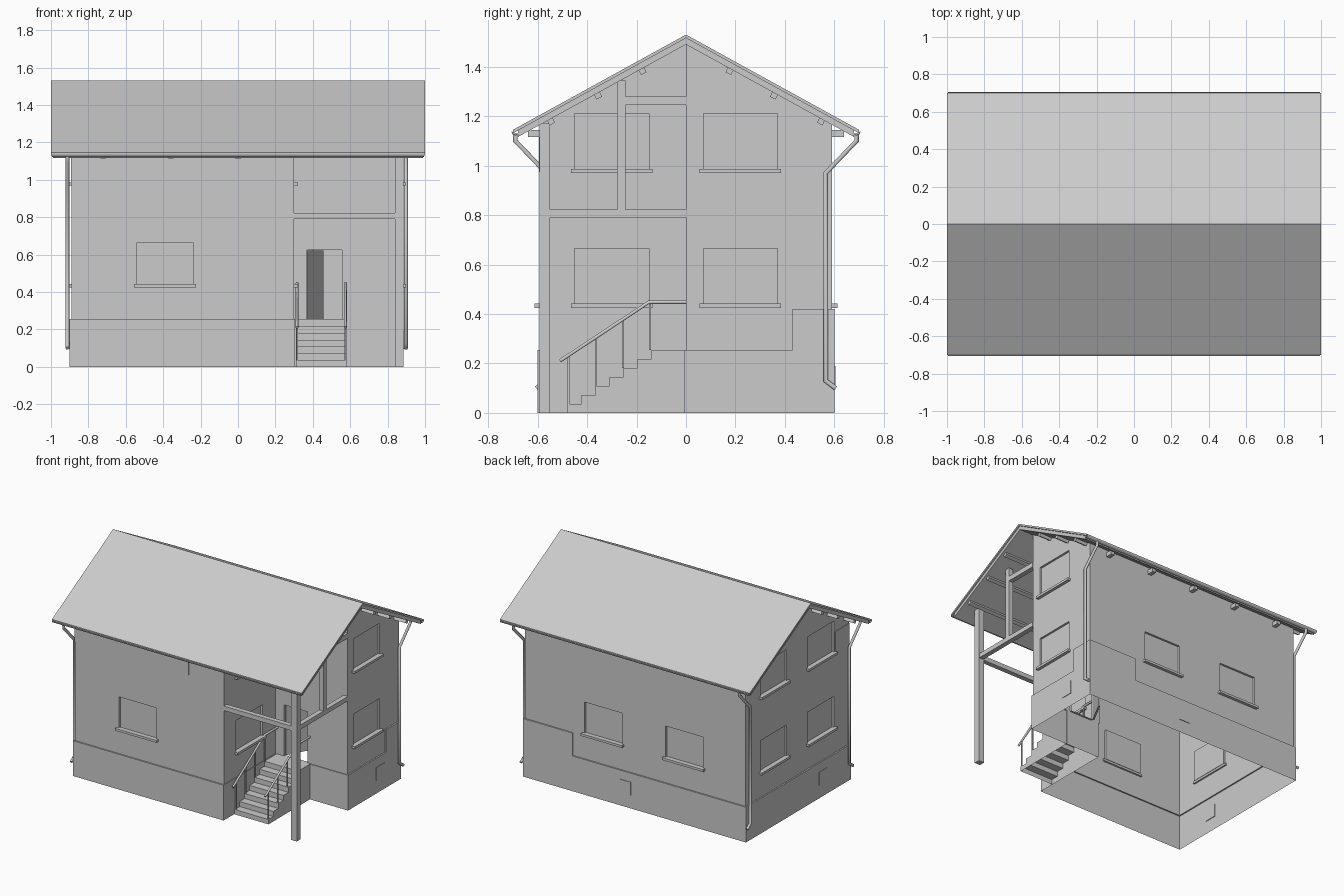
import bpy, bmesh, math
from mathutils import Vector

cube = bpy.data.objects.get("Cube")
if cube:
    bpy.data.objects.remove(cube, do_unlink=True)

grey = bpy.data.materials.new("plain grey")
grey.use_nodes = True
COLOR = (0.6, 0.6, 0.6, 1)
grey.diffuse_color = COLOR
grey.node_tree.nodes["Principled BSDF"].inputs["Base Color"].default_value = COLOR

SLOPE, RIDGE, SOFFIT, PLINTH = 0.55, 1.53, 1.49, 0.255


def finish(name, bm):
    mesh = bpy.data.meshes.new(name)
    bm.to_mesh(mesh)
    bm.free()
    mesh.materials.append(grey)
    ob = bpy.data.objects.new(name, mesh)
    bpy.context.collection.objects.link(ob)
    return ob


def box(name, x, y, z):
    bm = bmesh.new()
    bmesh.ops.create_cube(bm, size=1)
    for v in bm.verts:
        v.co = [r[0] + (c + 0.5) * (r[1] - r[0]) for c, r in zip(v.co, (x, y, z))]
    return finish(name, bm)


def extrude_x(name, profile, x0, x1):
    """Solid prism along x from a (y, z) profile."""
    bm = bmesh.new()
    face = bm.faces.new([bm.verts.new((x0, y, z)) for y, z in profile])
    new = bmesh.ops.extrude_face_region(bm, geom=[face])["geom"]
    bmesh.ops.translate(bm, vec=(x1 - x0, 0, 0),
                        verts=[g for g in new if isinstance(g, bmesh.types.BMVert)])
    bmesh.ops.recalc_face_normals(bm, faces=bm.faces)
    return finish(name, bm)


def tube(name, points, radius):
    cu = bpy.data.curves.new(name, "CURVE")
    cu.dimensions = "3D"
    cu.bevel_depth, cu.bevel_resolution, cu.use_fill_caps = radius, 1, True
    sp = cu.splines.new("POLY")
    sp.points.add(len(points) - 1)
    for p, co in zip(sp.points, points):
        p.co = (*co, 1)
    cu.materials.append(grey)
    ob = bpy.data.objects.new(name, cu)
    bpy.context.collection.objects.link(ob)


def roof_cut(bm):
    """Trim everything above the underside of the roof."""
    for s in (-1, 1):
        bmesh.ops.bisect_plane(bm, geom=bm.verts[:] + bm.edges[:] + bm.faces[:],
                               plane_co=(0, 0, SOFFIT), plane_no=(0, s * SLOPE, 1),
                               clear_outer=True)


def wall(name, a, b, windows=(), door=None):
    """Single-skin wall from a to b with recessed windows, given as (centre, sill height)."""
    a, b = Vector((*a, 0)), Vector((*b, 0))
    along = (b - a).normalized()
    out = Vector((along.y, -along.x, 0))
    axis = 0 if abs(along.x) > 0.5 else 1
    holes = [(abs(c - a[axis]) - 0.15, abs(c - a[axis]) + 0.15, z, z + 0.225) for c, z in windows]
    if door:
        holes.append(door)
    us = sorted({0, (b - a).length, *[h[0] for h in holes], *[h[1] for h in holes]})
    zs = sorted({PLINTH, 1.6, *[h[2] for h in holes], *[h[3] for h in holes]})
    bm = bmesh.new()

    def quad(*corners):
        bm.faces.new([bm.verts.new(a + along * u + out * d + Vector((0, 0, z)))
                      for u, z, d in corners])

    for u0, u1 in zip(us, us[1:]):
        for z0, z1 in zip(zs, zs[1:]):
            u, z = (u0 + u1) / 2, (z0 + z1) / 2
            if not any(h[0] < u < h[1] and h[2] < z < h[3] for h in holes):
                quad((u0, z0, 0), (u1, z0, 0), (u1, z1, 0), (u0, z1, 0))
    # Reveals and panes
    for h in holes:
        u0, u1, z0, z1 = h
        ring = [(u0, z0), (u1, z0), (u1, z1), (u0, z1)]
        for p, q in zip(ring, ring[1:] + ring[:1]):
            quad((*p, 0), (*q, 0), (*q, -0.015), (*p, -0.015))
        if h != door:
            quad(*[(*p, -0.015) for p in ring])
    bmesh.ops.remove_doubles(bm, verts=bm.verts, dist=0.0005)
    roof_cut(bm)
    finish(name, bm)
    # Sills
    for c, z in windows:
        lo, hi = a.copy(), a.copy()
        lo[axis], hi[axis] = c - 0.165, c + 0.165
        lo, hi = lo - out * 0.012, hi + out * 0.022
        box(name + "_sill", *[sorted(p) for p in zip(lo[:2], hi[:2])], (z - 0.015, z + 0.002))


# Walls around the corner porch
LOW, HIGH = 0.44, 0.985
outline = [(-0.89, -0.59), (0.3, -0.59), (0.3, 0), (0.875, 0), (0.875, 0.59), (-0.89, 0.59)]
walls = [
    ("front_wall", [(-0.39, LOW)], None),
    ("porch_side_wall", [(-0.3, LOW), (-0.3, HIGH)], None),
    ("porch_back_wall", [], (0.07, 0.255, PLINTH, 0.625)),
    ("right_wall", [(0.22, LOW), (0.22, HIGH)], None),
    ("back_wall", [(0.25, LOW), (-0.4, LOW)], None),
    ("left_wall", [(y, z) for y in (-0.27, 0.27) for z in (LOW, HIGH)], None),
]
for i, (name, windows, door) in enumerate(walls):
    wall(name, outline[i], outline[(i + 1) % len(outline)], windows, door)

# Plinth: open ring with a narrow ledge at the top
base = [(-0.9, -0.6), (0.305, -0.6), (0.305, -0.006), (0.885, -0.006), (0.885, 0.6), (-0.9, 0.6)]
bm = bmesh.new()
rings = [[bm.verts.new((x, y, z)) for x, y in pts]
         for pts, z in ((base, 0), (base, PLINTH), (outline, PLINTH))]
for r0, r1 in zip(rings, rings[1:]):
    for i in range(len(base)):
        j = (i + 1) % len(base)
        bm.faces.new((r0[i], r0[j], r1[j], r1[i]))
finish("plinth", bm)

# Raised plinth corner and upper corner facing
box("plinth_corner_back", (0.49, 0.885), (0.59, 0.6), (PLINTH, 0.42))
box("plinth_corner_right", (0.875, 0.885), (0.43, 0.6), (PLINTH, 0.42))
box("facing_front", (-0.894, 0.02), (-0.594, -0.59), (0.975, 1.13))
box("facing_left", (-0.894, -0.89), (-0.594, -0.43), (0.975, 1.13))

# Cellar vents
box("vent_right", (0.88, 0.889), (0.315, 0.405), (0.095, 0.19))
box("vent_back", (0.02, 0.11), (0.595, 0.604), (0.095, 0.19))
box("vent_left", (-0.904, -0.895), (-0.325, -0.235), (0.095, 0.19))

# Door leaf standing ajar
leaf = box("door", (0, 0.183), (0, 0.012), (PLINTH, 0.622))
leaf.location = (0.372, 0.016, 0)
leaf.rotation_euler.z = math.radians(62)


# Roof layers
def chevron(name, top, thick, half, x):
    low = [(-half, top - SLOPE * half), (0, top), (half, top - SLOPE * half)]
    extrude_x(name, low + [(y, z - thick) for y, z in reversed(low)], -x, x)


chevron("roof_covering", RIDGE, 0.014, 0.7, 1.0)
chevron("roof_deck", RIDGE - 0.014, RIDGE - 0.014 - SOFFIT, 0.68, 0.99)

for s in (-1, 1):
    # Purlins under the deck
    for y in (0.18, 0.36, 0.55):
        z = SOFFIT - SLOPE * y
        extrude_x("purlin", [(s * (y - 0.011), z + 0.006), (s * (y + 0.011), z - 0.006),
                             (s * (y + 0.002), z - 0.025), (s * (y - 0.02), z - 0.013)],
                  -0.97, 0.97)
    # Gutter as a half-round trough
    arc = [math.pi * (1 + i / 6) for i in range(7)]
    trough = [(r * math.cos(t), r * math.sin(t))
              for r, ts in ((0.016, arc), (0.012, arc[::-1])) for t in ts]
    extrude_x("gutter", [(s * 0.69 + y, 1.138 + z) for y, z in trough], -0.995, 0.995)
    # Rafter tails
    for x in (0.72, 0.36, 0, -0.36, -0.72):
        if s > 0 or x < 0.3:
            box("rafter_tail", (x - 0.015, x + 0.015), sorted((s * 0.58, s * 0.64)), (1.115, 1.145))

# Downpipes on the gable sides
for x, s in ((0.898, 1), (-0.912, 1), (-0.912, -1)):
    path = [(0.69, 1.13), (0.69, 1.1), (0.565, 0.97), (0.565, 0.13), (0.605, 0.1)]
    tube("downpipe", [(x, s * y, z) for y, z in path], 0.011)

# Porch timber frame
box("porch_post", (0.84, 0.885), (-0.592, -0.55), (0, 1.17))
box("porch_front_beam", (0.3, 0.84), (-0.59, -0.555), (0.79, 0.823))
box("porch_side_beam", (0.845, 0.88), (-0.55, 0), (0.79, 0.823))
box("gable_post", (0.845, 0.88), (-0.28, -0.245), (0.823, 1.345))
box("gable_beam", (0.845, 0.88), (-0.245, 0), (1.245, 1.28))

# Entrance steps, open underneath
RUN, RISE, START = 0.0567, 0.0367, -0.48
profile = [(START, 0)]
for i in range(7):
    y, z = START + i * RUN, 0.035 + i * RISE
    profile += [(y, z), (y + RUN if i < 6 else 0, z)]
profile.append((0, 0))
steps = extrude_x("entrance_steps", profile, 0.31, 0.58)
bm = bmesh.new()
bm.from_mesh(steps.data)
under = [f for f in bm.faces if f.calc_center_median().z < 0.001]
bmesh.ops.delete(bm, geom=under, context="FACES")
bm.to_mesh(steps.data)
bm.free()

# Handrails with slim balusters
for x in (0.316, 0.574):
    tube("handrail", [(x, -0.51, 0.21), (x, -0.15, 0.448), (x, 0, 0.448)], 0.008)
    for i in range(4):
        y = -0.475 + i * 0.11
        box("baluster", (x - 0.004, x + 0.004), (y - 0.004, y + 0.004),
            (0.035 + 2 * i * RISE, 0.235 + i * 0.0715))
